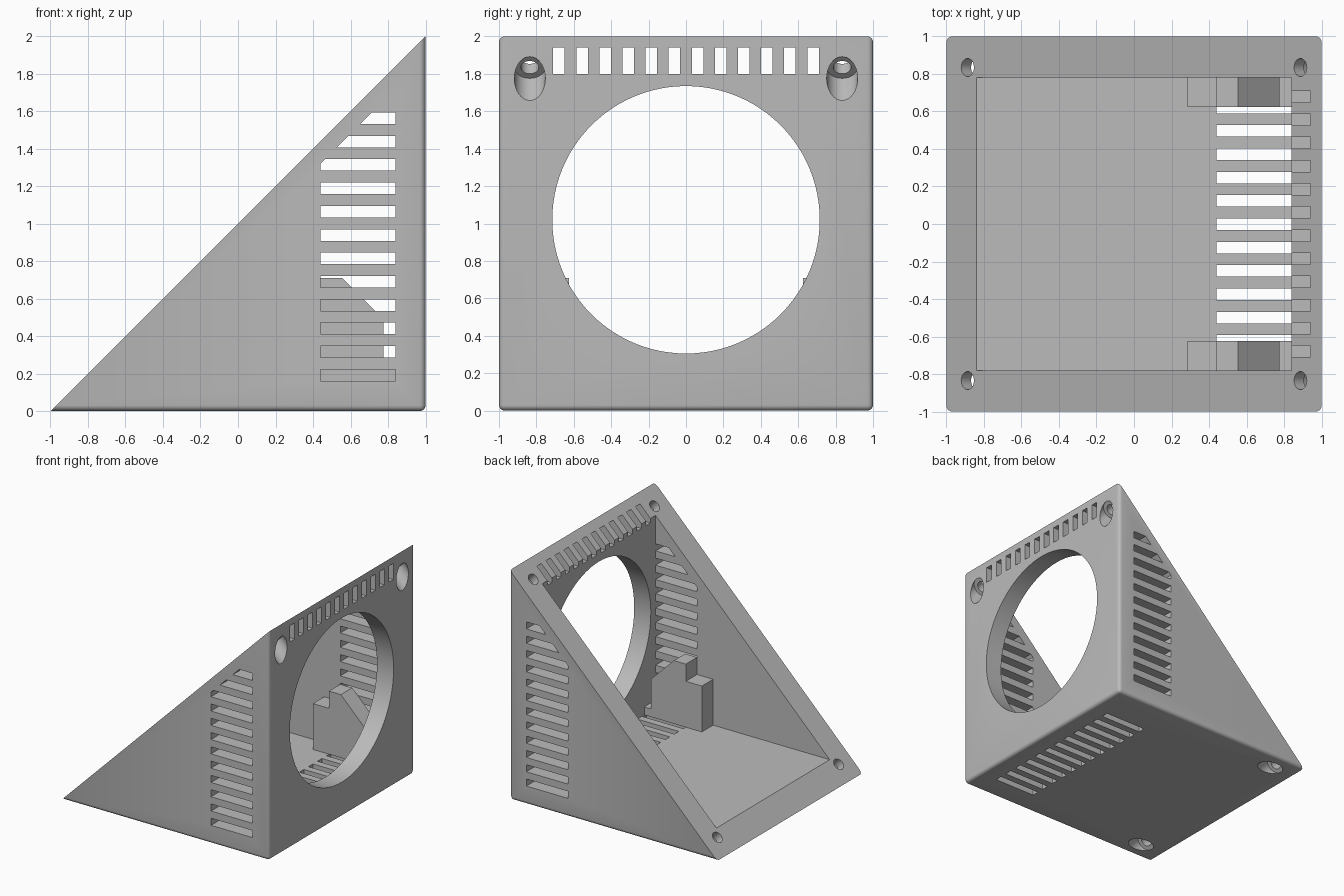
import bpy, bmesh
from math import radians, sqrt
from mathutils import Vector, Matrix

default = bpy.data.objects.get("Cube")
if default:
    bpy.data.objects.remove(default, do_unlink=True)

WALL, SIDE = 0.16, 0.78          # floor/back thickness, inner half width
PITCH, SLOT = 0.1245, 0.0615     # vent spacing and slot width
COUNT = 12

grey = bpy.data.materials.new("plain_grey")
grey.use_nodes = True
grey.diffuse_color = (0.5, 0.5, 0.5, 1)
grey.node_tree.nodes["Principled BSDF"].inputs["Base Color"].default_value = (0.5, 0.5, 0.5, 1)


def add_box(bm, low, high):
    low, high = Vector(low), Vector(high)
    m = Matrix.Translation((low + high) / 2) @ Matrix.Diagonal((*(high - low), 1))
    return bmesh.ops.create_cube(bm, size=1, matrix=m)["verts"]


def add_prism(bm, profile, y0, y1):
    """Extrude an x-z profile along y."""
    face = bm.faces.new([bm.verts.new((x, y0, z)) for x, z in profile])
    new = bmesh.ops.extrude_face_region(bm, geom=[face])["geom"]
    bmesh.ops.translate(bm, vec=(0, y1 - y0, 0),
                        verts=[v for v in new if isinstance(v, bmesh.types.BMVert)])


def add_cylinder(bm, start, end, radius, sides=32):
    start, end = Vector(start), Vector(end)
    axis = end - start
    m = Matrix.Translation((start + end) / 2) @ axis.to_track_quat('Z', 'Y').to_matrix().to_4x4()
    bmesh.ops.create_cone(bm, cap_ends=True, segments=sides, radius1=radius,
                          radius2=radius, depth=axis.length, matrix=m)


def slice_off(bm, point, normal):
    """Remove everything on the normal's side of a plane and close the cut."""
    geom = bm.verts[:] + bm.edges[:] + bm.faces[:]
    cut = bmesh.ops.bisect_plane(bm, geom=geom, plane_co=point, plane_no=normal, clear_outer=True)
    edges = [e for e in cut["geom_cut"] if isinstance(e, bmesh.types.BMEdge)]
    bmesh.ops.holes_fill(bm, edges=edges)


def make_object(name, bm):
    bmesh.ops.recalc_face_normals(bm, faces=bm.faces)
    mesh = bpy.data.meshes.new(name)
    bm.to_mesh(mesh)
    bm.free()
    obj = bpy.data.objects.new(name, mesh)
    mesh.materials.append(grey)
    bpy.context.collection.objects.link(obj)
    return obj


# Housing: block with rounded back and bottom edges, sliced along the slope
bm = bmesh.new()
add_box(bm, (-2, -1, 0), (1, 1, 3))


def on_edge(e):
    a, b = (v.co for v in e.verts)
    tests = (lambda c: c.z < 0.01, lambda c: c.x > 0.99, lambda c: abs(c.y) > 0.99 and c.y * a.y > 0)
    return sum(t(a) and t(b) for t in tests) == 2


bmesh.ops.bevel(bm, geom=[e for e in bm.edges if on_edge(e)], offset=0.03,
                segments=5, profile=0.5, affect='EDGES')
slice_off(bm, (0, 0, 1), (-1, 0, 1))
housing = make_object("housing", bm)

# Cavity open to the slope
cavity = bmesh.new()
top = 1 + 1 - WALL
add_prism(cavity, [(-1 + WALL, WALL), (1 - WALL, WALL), (1 - WALL, top),
                   (0.6 - WALL, top + 0.4), (-1.4 + WALL, WALL + 0.4)], -SIDE, SIDE)

# Round fan opening through the back wall
opening = bmesh.new()
add_cylinder(opening, (0.8, 0, 1.02), (1.2, 0, 1.02), 0.715, 96)

# Side vents, trimmed parallel to the slope
side_vents = bmesh.new()
for i in range(COUNT):
    z = WALL + 0.001 + i * PITCH
    for y0, y1 in ((-1.1, -0.75), (0.75, 1.1)):
        add_box(side_vents, (0.44, y0, z), (0.839, y1, z + SLOT))
slice_off(side_vents, (0, 0, 0.88), (-1, 0, 1))

# Vents in the floor and along the top of the back wall
floor_vents, back_vents = bmesh.new(), bmesh.new()
for i in range(COUNT):
    y = -SIDE + 0.001 + i * PITCH
    add_box(floor_vents, (0.44, y, -0.1), (0.839, y + SLOT, WALL + 0.02))
    y = (i - (COUNT - 1) / 2) * 0.1235
    add_box(back_vents, (0.8, y - SLOT / 2, 1.8), (1.1, y + SLOT / 2, 1.94))

# Counterbored screw holes, square to the slope
bores, screw_holes = bmesh.new(), bmesh.new()
for x, z in ((1, 1.775), (-0.775, 0)):
    for y in (-0.835, 0.835):
        def along(t):
            return (x - t, y, z + t)
        add_cylinder(bores, along(-0.2), along(0.06), 0.083)
        add_cylinder(screw_holes, along(0.03), along(0.2), 0.048)

cutters = {"cavity": cavity, "opening": opening, "side_vents": side_vents,
           "floor_vents": floor_vents, "back_vents": back_vents,
           "bores": bores, "screw_holes": screw_holes}
bpy.context.view_layer.objects.active = housing
for name, cutter_bm in cutters.items():
    cutter = make_object(name + "_cutter", cutter_bm)
    cutter.hide_render = True
    mod = housing.modifiers.new(name, 'BOOLEAN')
    mod.operation, mod.solver, mod.object = 'DIFFERENCE', 'EXACT', cutter
    bpy.ops.object.modifier_apply(modifier=mod.name)
    bpy.data.objects.remove(cutter, do_unlink=True)

# Stepped brackets against both side walls
bracket_profile = [(0.285, WALL), (0.84, WALL), (0.84, 0.23), (0.775, 0.23), (0.775, 0.49),
                   (0.555, 0.71), (0.44, 0.71), (0.44, 0.56), (0.285, 0.56)]
for name, y0, y1 in (("right_bracket", -SIDE, -0.625), ("left_bracket", 0.625, SIDE)):
    bm = bmesh.new()
    add_prism(bm, bracket_profile, y0, y1)
    make_object(name, bm)

# Smooth the rounded edges and bores only
bpy.ops.object.select_all(action='DESELECT')
housing.select_set(True)
bpy.context.view_layer.objects.active = housing
bpy.ops.object.shade_smooth_by_angle(angle=radians(30))
